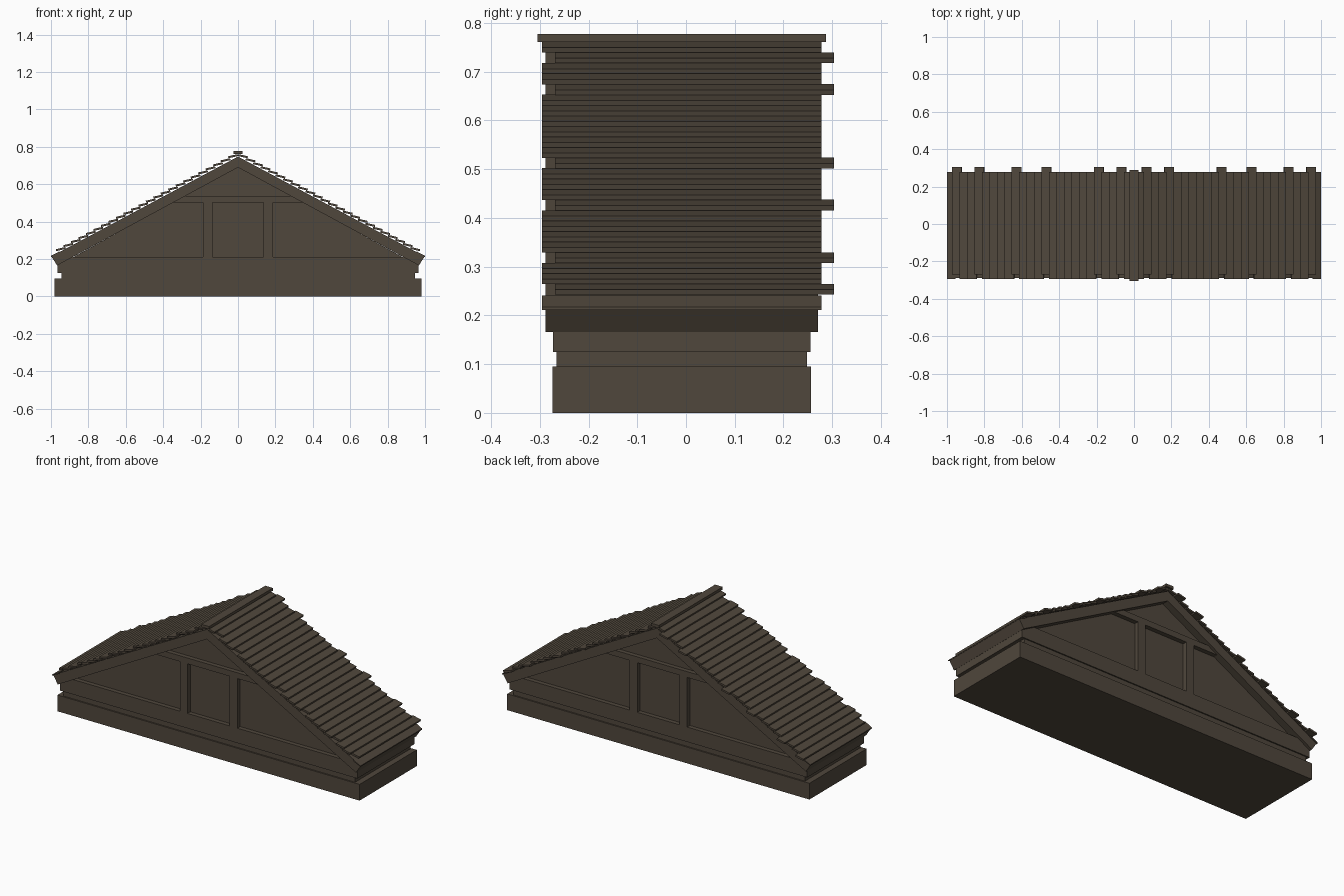
import bpy, bmesh, math

if "Cube" in bpy.data.objects:
    bpy.data.objects.remove(bpy.data.objects["Cube"])

YC = -0.0085          # centre line of the body (some roof slats slide past it)
wood = bpy.data.materials.new("dark brown wood")
wood.diffuse_color = (0.080, 0.063, 0.045, 1)
wood.use_nodes = True
wood.node_tree.nodes["Principled BSDF"].inputs["Base Color"].default_value = wood.diffuse_color


def prism(name, pts, y0, y1):
    """Extrude an x/z outline along y."""
    bm = bmesh.new()
    face = bm.faces.new([bm.verts.new((x, y0, z)) for x, z in pts])
    out = bmesh.ops.extrude_face_region(bm, geom=[face])
    verts = [g for g in out["geom"] if isinstance(g, bmesh.types.BMVert)]
    bmesh.ops.translate(bm, verts=verts, vec=(0, y1 - y0, 0))
    bmesh.ops.recalc_face_normals(bm, faces=bm.faces)
    me = bpy.data.meshes.new(name)
    bm.to_mesh(me)
    bm.free()
    me.materials.append(wood)
    ob = bpy.data.objects.new(name, me)
    bpy.context.collection.objects.link(ob)
    return ob


def block(name, x0, x1, z0, z1, y0, y1):
    return prism(name, [(x0, z0), (x1, z0), (x1, z1), (x0, z1)], y0, y1)


def centred(name, hx, z0, z1, hy):
    return block(name, -hx, hx, z0, z1, YC - hy, YC + hy)


# Stepped plinth
centred("base_plinth", 0.98, 0, 0.095, 0.265)
centred("recessed_band", 0.945, 0.09, 0.127, 0.257)

# Cornice and bottom rail, cut by the roof slope
APEX, SLOPE = 0.69, 0.542                     # underside of roof
under = lambda z: (APEX - z) / SLOPE
prism("bottom_rail", [(-0.965, 0.125), (0.965, 0.125), (0.965, 0.17), (under(0.21), 0.212),
                      (-under(0.21), 0.212), (-0.965, 0.17)], YC - 0.264, YC + 0.264)

# Recessed gable infill
prism("gable_panel", [(-0.9, 0.20), (0.9, 0.20), (0, APEX + 0.005)], YC - 0.238, YC + 0.238)

# Gable framing on both ends
for side, s in (("front", -1), ("back", 1)):
    y0, y1 = sorted((YC + s * 0.23, YC + s * 0.264))
    a, b = under(0.503) + 0.005, under(0.537) + 0.005
    prism(side + "_collar_beam", [(-a, 0.503), (a, 0.503), (b, 0.537), (-b, 0.537)], y0, y1)
    for x in (-0.162, 0.162):
        block(side + "_post", x - 0.025, x + 0.025, 0.21, 0.505, y0, y1)

# Roof slab (chevron)
prism("roof_slab", [(-0.998, 0.214), (-0.967, 0.166), (0, APEX), (0.967, 0.166),
                    (0.998, 0.214), (0, 0.748)], YC - 0.2795, YC + 0.2795)

# Overlapping roof slats, a few slid backwards
SLID = (1, 4, 11, 15, 20, 23)
W, T, TILT = 0.0525, 0.0105, math.radians(13)
for s in (-1, 1):
    # starter strip along the eave
    prism("eave_strip", [(s * 1.0, 0.211), (s * 1.0, 0.217), (s * 0.955, 0.241),
                         (s * 0.955, 0.233)], YC - 0.2865, YC + 0.2865)
    for i in range(24):
        cx, shift = 0.027 + 0.04 * i, 0.026 if i in SLID else 0
        cz = 0.7645 - 0.5395 * cx
        pts = []
        for u, v in ((-W / 2, -T / 2), (W / 2, -T / 2), (W / 2, T / 2), (-W / 2, T / 2)):
            pts.append((s * (cx + u * math.cos(TILT) + v * math.sin(TILT)),
                        cz - u * math.sin(TILT) + v * math.cos(TILT)))
        prism("roof_slat", pts, YC - 0.2865 + shift, YC + 0.2865 + shift)

# Ridge cap
centred("ridge_cap", 0.025, 0.761, 0.777, 0.296)
